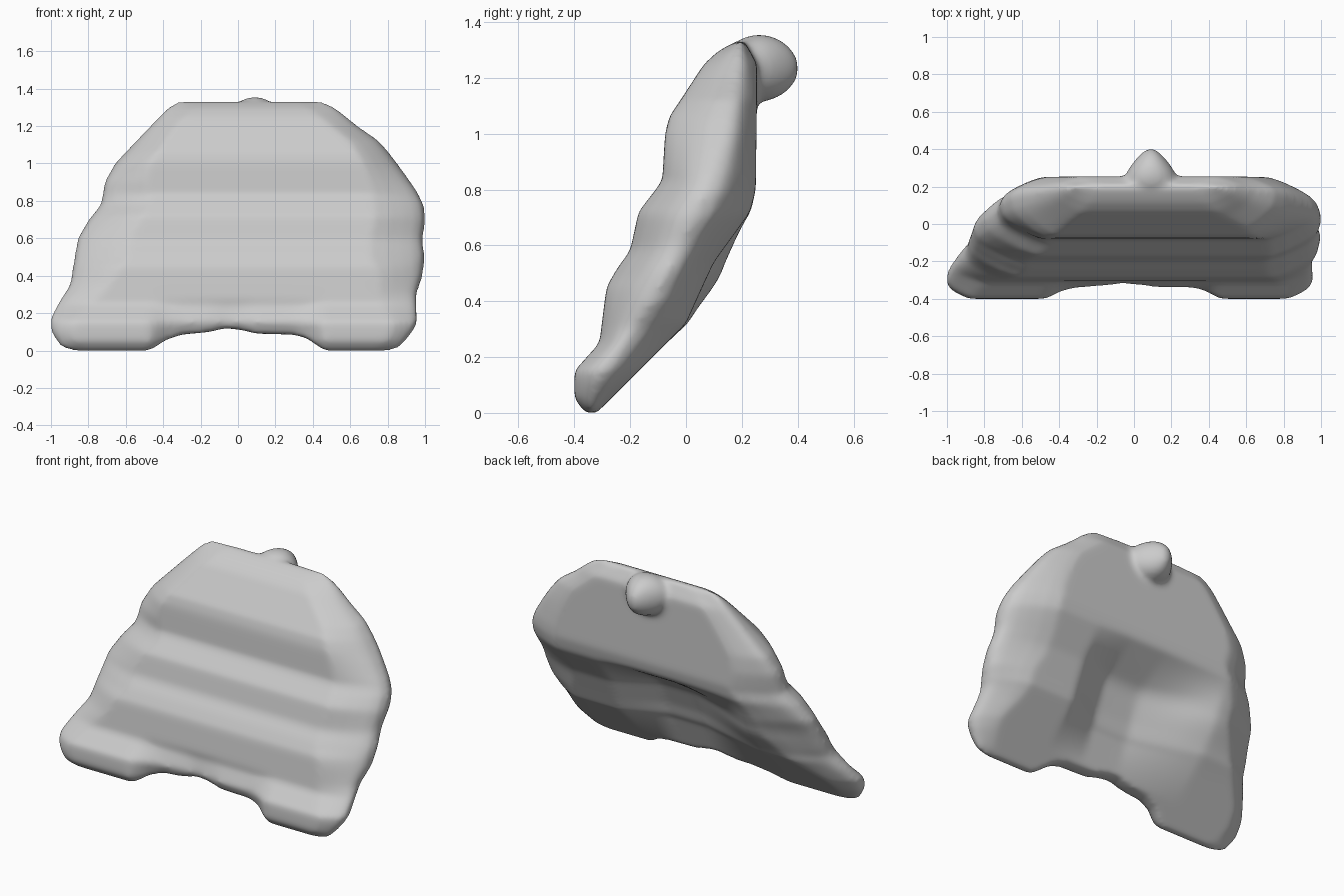
import bpy, bmesh, math

if "Cube" in bpy.data.objects:
    bpy.data.objects.remove(bpy.data.objects["Cube"])


def interp(pairs, v):
    if v <= pairs[0][0]:
        return pairs[0][1]
    for (a, p), (b, q) in zip(pairs, pairs[1:]):
        if v <= b:
            return p + (q - p) * (v - a) / (b - a)
    return pairs[-1][1]


# Side profile of the leaning slab: (z, y)
FRONT = [(0, -.36), (.05, -.40), (.15, -.40), (.2, -.355), (.25, -.31), (.45, -.285), (.52, -.245),
         (.58, -.20), (.72, -.17), (.83, -.085), (1.0, -.075), (1.06, -.06), (1.12, -.02),
         (1.25, .065), (1.3, .12), (1.33, .18)]
BACK = [(0, -.32), (.03, -.29), (.32, .0), (.42, .045), (.54, .1), (.65, .18),
        (.72, .23), (.8, .25), (1.25, .255), (1.33, .21)]
RIM = [(0, -.34), (.15, -.30), (.4, -.12), (.6, -.02), (.8, .07), (1.0, .14), (1.33, .2)]
# Front outline: (z, x)
LEFT = [(0, -.89), (.02, -.95), (.1, -1.0), (.17, -1.005), (.25, -.965), (.35, -.9), (.45, -.885),
        (.6, -.86), (.7, -.8), (.78, -.735), (.9, -.715), (1.0, -.66), (1.2, -.47), (1.3, -.375), (1.33, -.33)]
RIGHT = [(0, .82), (.02, .87), (.1, .935), (.15, .96), (.3, .955), (.4, .99), (.5, 1.0),
         (.6, .99), (.7, 1.005), (.78, .995), (.85, .96), (.95, .89), (1.05, .815), (1.12, .755),
         (1.2, .64), (1.3, .52), (1.33, .46)]
# Underside notch, thickness build-up from the rim, and its speed by height
NOTCH = [(-.47, 0), (-.38, .06), (-.3, .085), (-.15, .1), (-.07, .12), (.02, .11),
         (.1, .09), (.3, .085), (.37, .065), (.46, 0)]
SWELL = [(0, 0), (.02, .3), (.06, .48), (.12, .65), (.2, .84), (.29, 1)]
SPEED = [(0, 3), (.25, 1.6), (.5, 1), (.8, 1.1), (1.2, 2)]
# Hollow low on the back: across x and up z
HOLLOW_X = [(-.5, 0), (-.3, .45), (-.05, 1), (.2, 1), (.45, 0)]
HOLLOW_Z = [(.1, 0), (.3, .9), (.4, 1), (.58, 1), (.73, 0)]

bm = bmesh.new()
ROWS, COLS = 70, 90
front, back = [], []
for i in range(ROWS + 1):
    z0 = 1.33 * i / ROWS
    f_row, b_row = [], []
    for j in range(COLS + 1):
        s = math.sin(math.pi / 2 * (2 * j / COLS - 1))
        l, r = interp(LEFT, z0), interp(RIGHT, z0)
        half = (r - l) / 2
        x = (l + r) / 2 + half * s
        lift = interp(NOTCH, x)
        z = z0 + lift * max(0, 1 - z0 / .35)
        k = interp(SWELL, (1 - abs(s)) * half * interp(SPEED, z))
        # the front draws back softly above the notch
        yf = interp(FRONT, z) + 1.5 * lift * max(0, 1 - z / .27)
        # low on the back: a bulge on the left bank and a central hollow
        bulge = .045 * math.exp(-((z - .5) / .13) ** 2 - ((x + .5) / .25) ** 2)
        yb = interp(BACK, z) + bulge - .13 * interp(HOLLOW_X, x) * interp(HOLLOW_Z, z)
        e = interp(RIM, z)
        f_row.append(bm.verts.new((x, e + (yf - e) * k, z)))
        b_row.append(bm.verts.new((x, e + (yb - e) * k, z)))
    front.append(f_row)
    back.append(b_row)

# Skin both sides, then close the top and bottom edges
for i in range(ROWS):
    for j in range(COLS):
        bm.faces.new((front[i][j], front[i][j + 1], front[i + 1][j + 1], front[i + 1][j]))
        bm.faces.new((back[i][j], back[i + 1][j], back[i + 1][j + 1], back[i][j + 1]))
for j in range(COLS):
    bm.faces.new((front[0][j], back[0][j], back[0][j + 1], front[0][j + 1]))
    bm.faces.new((front[-1][j], front[-1][j + 1], back[-1][j + 1], back[-1][j]))
bmesh.ops.remove_doubles(bm, verts=bm.verts, dist=.0005)

# Knob on the upper back, tapering to a blunt tip
knob = bmesh.ops.create_uvsphere(bm, u_segments=32, v_segments=24, radius=1)["verts"]
for v in knob:
    x, y, z = v.co
    t = (y + 1) / 2
    v.co = (.09 + x * (.19 - .12 * t), .14 + .265 * t, 1.235 + z * (.13 - .02 * t))
bmesh.ops.recalc_face_normals(bm, faces=bm.faces)

mesh = bpy.data.meshes.new("leaning_slab")
bm.to_mesh(mesh)
bm.free()
slab = bpy.data.objects.new("leaning_slab", mesh)
bpy.context.collection.objects.link(slab)

# Fuse and soften
remesh = slab.modifiers.new("fuse", 'REMESH')
remesh.mode = 'VOXEL'
remesh.voxel_size = .014
remesh.use_smooth_shade = True
soften = slab.modifiers.new("soften", 'SMOOTH')
soften.factor = .5
soften.iterations = 12
